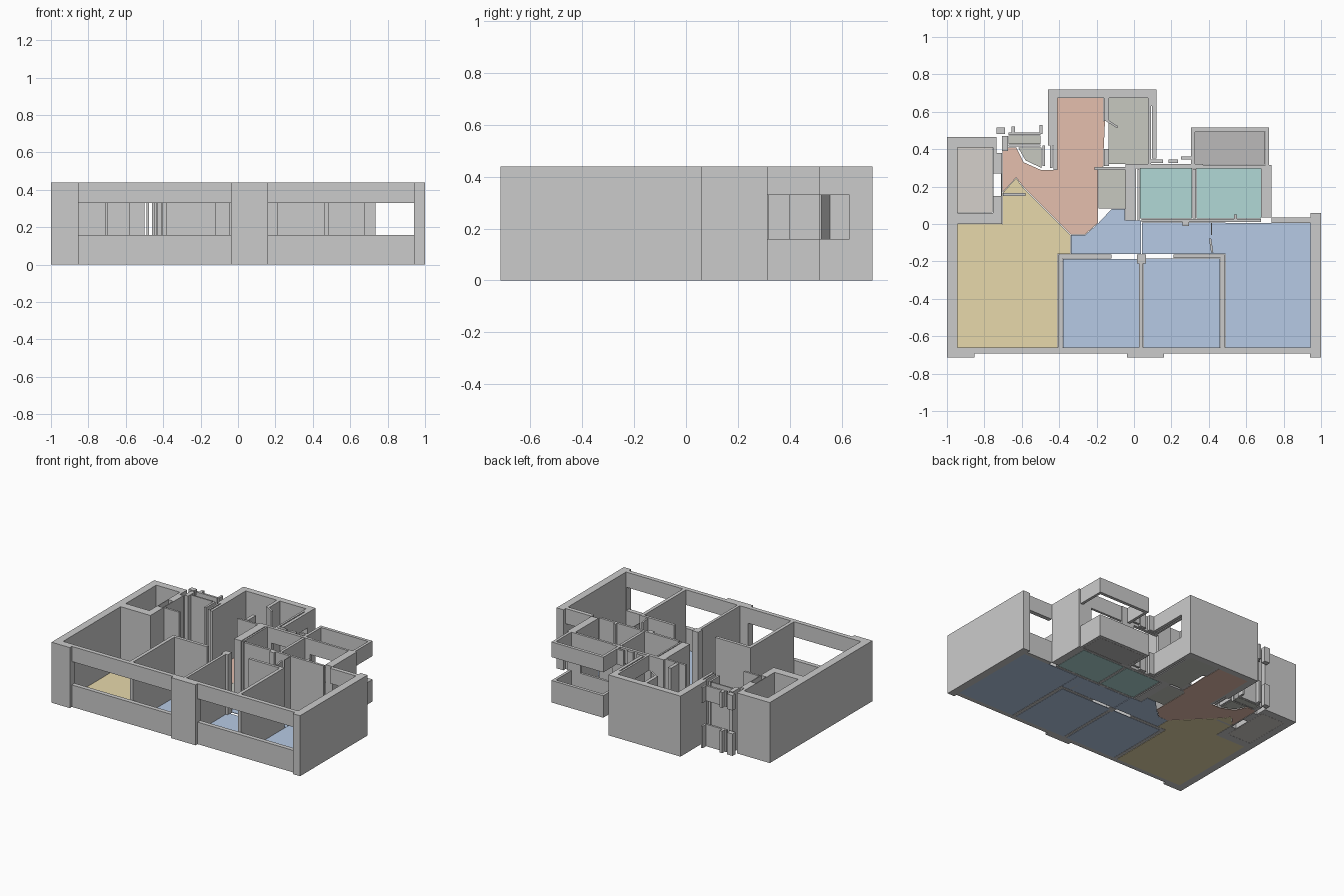
import bpy, bmesh
from mathutils import Vector

H, SILL, HEAD = 0.44, 0.16, 0.33   # wall height, window sill and head


def build(name, boxes):
    """One object made of boxes (x0, x1, y0, y1, z0, z1)."""
    bm = bmesh.new()
    for x0, x1, y0, y1, z0, z1 in boxes:
        for v in bmesh.ops.create_cube(bm, size=1)["verts"]:
            v.co = Vector((x0 if v.co.x < 0 else x1,
                           y0 if v.co.y < 0 else y1,
                           z0 if v.co.z < 0 else z1))
    me = bpy.data.meshes.new(name)
    bm.to_mesh(me)
    bm.free()
    ob = bpy.data.objects.new(name, me)
    bpy.context.collection.objects.link(ob)
    return ob


def walls(name, *rects):
    return build(name, [(*r, 0, H) for r in rects])


def window(name, *rects):
    return build(name, [(*r, *z) for r in rects for z in ((0, SILL), (HEAD, H))])


def floor(name, color, *polys):
    mat = bpy.data.materials.get(color[0]) or bpy.data.materials.new(color[0])
    mat.diffuse_color = (*color[1], 1)
    bm = bmesh.new()
    for pts in polys:
        f = bm.faces.new([bm.verts.new((x, y, 0)) for x, y in pts])
        ext = bmesh.ops.extrude_face_region(bm, geom=[f], use_keep_orig=True)["geom"]
        for v in ext:
            if isinstance(v, bmesh.types.BMVert):
                v.co.z = 0.004
    bmesh.ops.recalc_face_normals(bm, faces=bm.faces)
    me = bpy.data.meshes.new(name)
    bm.to_mesh(me)
    bm.free()
    me.materials.append(mat)
    bpy.context.collection.objects.link(bpy.data.objects.new(name, me))


def rect(x0, x1, y0, y1):
    return [(x0, y0), (x1, y0), (x1, y1), (x0, y1)]


BLUE = ("blue", (0.47, 0.59, 0.78))
YELLOW = ("yellow", (0.80, 0.69, 0.41))
ORANGE = ("orange", (0.78, 0.52, 0.42))
TEAL = ("teal", (0.44, 0.69, 0.67))
GREY = ("grey", (0.57, 0.58, 0.53))
DARK = ("dark_grey", (0.50, 0.49, 0.49))
TAUPE = ("taupe", (0.66, 0.63, 0.60))

# Front facade: piers and long window strips
walls("front_pier", (-1, -0.853, -0.715, -0.66), (-0.038, 0.16, -0.715, -0.66),
      (0.942, 1, -0.715, -0.66))
window("front_window_wall", (-0.853, -0.038, -0.692, -0.66), (0.16, 0.942, -0.692, -0.66))

# Outer side walls
walls("left_wall", (-1, -0.945, -0.66, 0))
walls("right_wall", (0.945, 1, -0.66, 0.06))
window("right_back_window", (0.735, 0.945, 0.005, 0.035))

# Shaft room at the back left, with a narrow hollow in its inner wall
walls("shaft_wall", (-1, -0.705, 0, 0.06), (-1, -0.945, 0.06, 0.41),
      (-1, -0.735, 0.41, 0.465), (-0.755, -0.705, 0.06, 0.15),
      (-0.755, -0.705, 0.27, 0.38), (-0.755, -0.735, 0.38, 0.41),
      (-0.755, -0.75, 0.15, 0.27), (-0.712, -0.705, 0.15, 0.27))

# Back block: solid back and left, window on the right
walls("back_block_wall", (-0.46, 0.12, 0.675, 0.72), (-0.46, -0.41, 0.42, 0.675),
      (0.075, 0.12, 0.63, 0.675))
window("back_block_window", (0.075, 0.09, 0.32, 0.63), (0.097, 0.12, 0.35, 0.63))

# Service niche between shaft and back block
window("niche_window", (-0.67, -0.50, 0.475, 0.49), (-0.735, -0.69, 0.48, 0.515),
       (-0.655, -0.635, 0.49, 0.52), (-0.505, -0.49, 0.48, 0.53))
walls("niche_wall", (-0.705, -0.675, 0.39, 0.47), (-0.67, -0.50, 0.415, 0.425),
      (-0.49, -0.475, 0.31, 0.42), (-0.43, -0.41, 0.29, 0.42),
      (-0.45, -0.437, 0.30, 0.42))
walls("entry_stub", (-0.70, -0.58, 0.15, 0.165))

# Wall between hall and bathroom, with the open door leaf
walls("bath_wall", (-0.16, -0.135, 0.55, 0.675), (-0.16, -0.135, 0.31, 0.40),
      (-0.21, -0.045, 0.29, 0.305))
leaf = walls("bath_door", (0, 0.012, -0.07, 0))
leaf.location, leaf.rotation_euler = (-0.15, 0.55, 0), (0, 0, 1.0)

# Twin teal rooms
walls("teal_room_wall", (-0.045, 0.012, 0.02, 0.32), (0.018, 0.03, 0.02, 0.295),
      (0.312, 0.332, 0.03, 0.295), (0.68, 0.735, 0.035, 0.315),
      (0.04, 0.68, 0.01, 0.027), (0.26, 0.295, -0.01, 0.01), (0.535, 0.55, 0.027, 0.05))
walls("teal_back_pier", (0.012, 0.06, 0.298, 0.32), (0.27, 0.37, 0.298, 0.32),
      (0.63, 0.68, 0.298, 0.315))
window("teal_back_window", (0.06, 0.27, 0.298, 0.32), (0.37, 0.63, 0.298, 0.315))
window("back_ledge", (0.09, 0.155, 0.325, 0.345), (0.185, 0.235, 0.325, 0.345),
       (0.25, 0.305, 0.345, 0.36))

# Balcony: parapet below, band above
window("balcony_band", (0.305, 0.325, 0.32, 0.515), (0.702, 0.722, 0.315, 0.515),
       (0.325, 0.702, 0.492, 0.515))

# Bedroom partitions
walls("bedroom_partition", (-0.407, -0.382, -0.66, -0.185), (-0.407, -0.12, -0.185, -0.162),
      (0.028, 0.048, -0.66, -0.21), (0.015, 0.065, -0.21, -0.162),
      (0.462, 0.487, -0.66, -0.182), (0.21, 0.487, -0.182, -0.162))
walls("corridor_door_leaf", (0.413, 0.418, -0.06, 0.005))
leaf = walls("bedroom_door", (-0.006, 0.006, 0, 0.075))
leaf.location, leaf.rotation_euler = (0.418, -0.152, 0), (0, 0, 0.15)

# Coloured floors
floor("bedroom_floor", BLUE, rect(-0.38, 0.026, -0.66, -0.187), rect(0.05, 0.46, -0.66, -0.185),
      rect(0.49, 0.945, -0.66, 0.006),
      [(-0.338, -0.16), (0.038, -0.16), (0.038, 0.018), (-0.047, 0.018), (-0.047, 0.08),
       (-0.12, 0.08), (-0.19, 0.005), (-0.26, -0.058), (-0.338, -0.058)],
      rect(0.042, 0.488, -0.16, 0.008))
floor("living_floor", YELLOW,
      [(-0.945, 0), (-0.945, -0.66), (-0.41, -0.66), (-0.41, -0.16), (-0.34, -0.16),
       (-0.34, -0.06), (-0.59, 0.19), (-0.63, 0.245), (-0.703, 0.165), (-0.703, 0)])
floor("hall_floor", ORANGE,
      [(-0.337, -0.057), (-0.262, -0.057), (-0.192, 0.007), (-0.192, 0.29), (-0.162, 0.31),
       (-0.162, 0.40), (-0.155, 0.55), (-0.162, 0.55), (-0.162, 0.675), (-0.41, 0.675),
       (-0.41, 0.29), (-0.50, 0.29), (-0.59, 0.33), (-0.63, 0.41), (-0.703, 0.41),
       (-0.703, 0.168), (-0.63, 0.248), (-0.587, 0.193)])
floor("bath_floor", GREY, rect(-0.135, 0.075, 0.32, 0.675), rect(-0.19, -0.045, 0.083, 0.29),
      [(-0.62, 0.41), (-0.58, 0.34), (-0.495, 0.30), (-0.495, 0.41)],
      rect(-0.67, -0.50, 0.427, 0.473))
floor("teal_floor", TEAL, rect(0.032, 0.31, 0.029, 0.296), rect(0.334, 0.678, 0.029, 0.296))
floor("balcony_floor", DARK, rect(0.326, 0.701, 0.318, 0.491))
floor("shaft_floor", TAUPE, rect(-0.944, -0.756, 0.061, 0.409))
